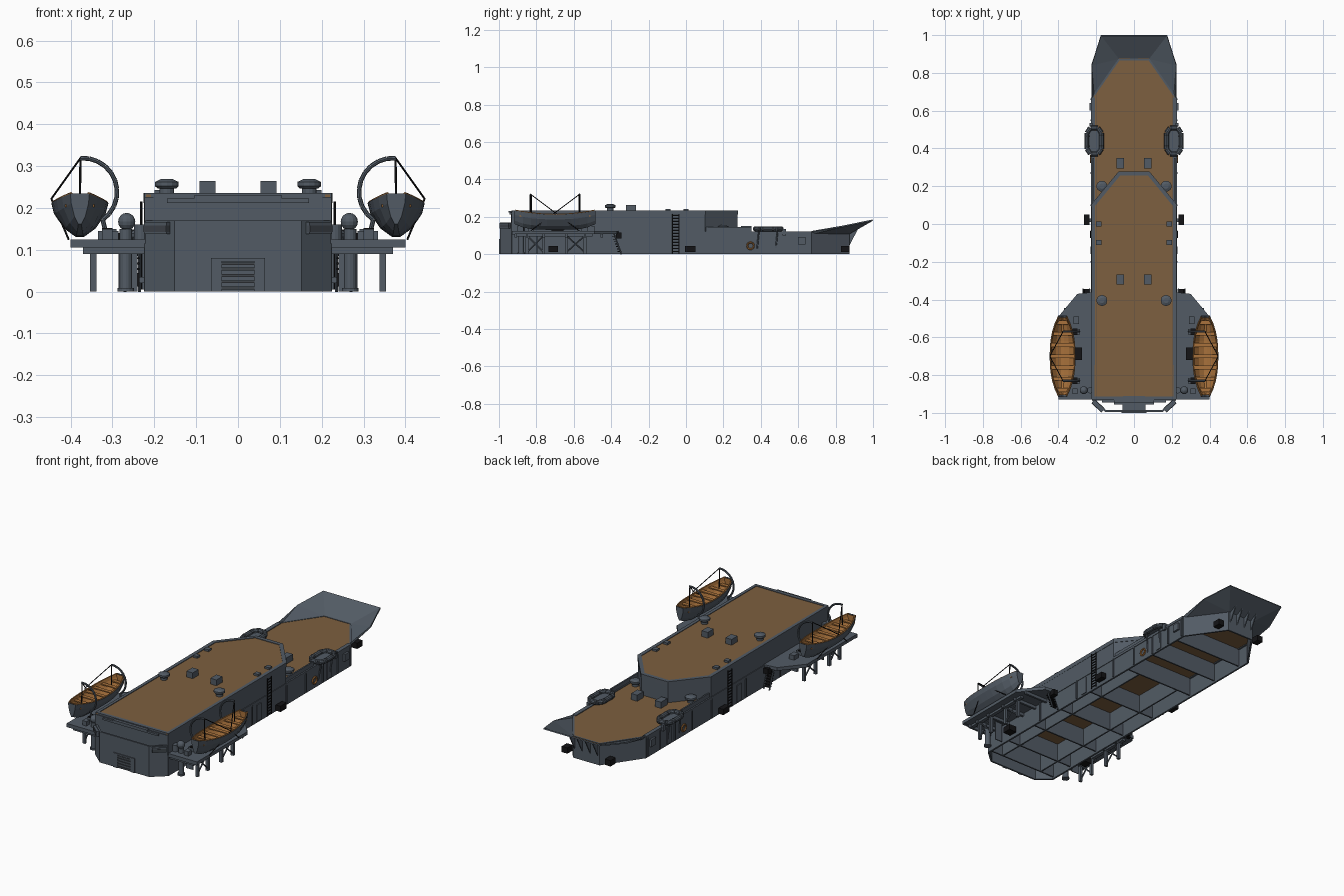
import bpy, bmesh, math
from mathutils import Vector, Matrix

cube = bpy.data.objects.get("Cube")
if cube:
    bpy.data.objects.remove(cube, do_unlink=True)


def material(name, rgb):
    m = bpy.data.materials.new(name)
    m.use_nodes = True
    m.diffuse_color = (*rgb, 1)
    bsdf = m.node_tree.nodes["Principled BSDF"]
    bsdf.inputs["Base Color"].default_value = (*rgb, 1)
    bsdf.inputs["Roughness"].default_value = 0.8
    return m


GREY = material("naval grey", (0.085, 0.105, 0.13))
DARK = material("dark grey", (0.05, 0.058, 0.068))
DECK = material("deck brown", (0.205, 0.115, 0.05))
WOOD = material("boat wood", (0.4, 0.17, 0.045))
BLACK = material("black fittings", (0.007, 0.007, 0.008))


def finish(name, bm, mat, mirror=True, thick=0):
    bmesh.ops.recalc_face_normals(bm, faces=bm.faces)
    me = bpy.data.meshes.new(name)
    bm.to_mesh(me)
    bm.free()
    me.materials.append(mat)
    ob = bpy.data.objects.new(name, me)
    bpy.context.collection.objects.link(ob)
    if mirror:
        ob.modifiers.new("Mirror", 'MIRROR')
    if thick:
        sol = ob.modifiers.new("Solidify", 'SOLIDIFY')
        sol.thickness, sol.offset = thick, 0
    return ob


def add_box(bm, x0, x1, y0, y1, z0, z1):
    mid = Vector((x0 + x1, y0 + y1, z0 + z1)) / 2
    size = Matrix.Diagonal((x1 - x0, y1 - y0, z1 - z0, 1))
    bmesh.ops.create_cube(bm, size=1, matrix=Matrix.Translation(mid) @ size)


def boxes(name, mat, *dims, mirror=True):
    bm = bmesh.new()
    for d in dims:
        add_box(bm, *d)
    return finish(name, bm, mat, mirror)


def add_rod(bm, a, b, r, r2=None, n=6):
    a, b = Vector(a), Vector(b)
    d = b - a
    turn = d.to_track_quat('Z', 'Y').to_matrix().to_4x4()
    bmesh.ops.create_cone(bm, cap_ends=True, segments=n, radius1=r, radius2=r if r2 is None else r2,
                          depth=d.length, matrix=Matrix.Translation((a + b) / 2) @ turn)


def rods(name, mat, r, *pairs, n=6):
    bm = bmesh.new()
    for a, b in pairs:
        add_rod(bm, a, b, r, n=n)
    return finish(name, bm, mat)


def wall(name, path, z0, z1, thick=0.01):
    bm = bmesh.new()
    low = [bm.verts.new((x, y, z0)) for x, y in path]
    top = [bm.verts.new((x, y, z1)) for x, y in path]
    for i in range(len(path) - 1):
        bm.faces.new((low[i], low[i + 1], top[i + 1], top[i]))
    return finish(name, bm, GREY, True, thick)


def plate(name, path, z, thick, mat, whole=True):
    """Flat slab from a half outline; whole=True closes it across the centre."""
    pts = path + [(-x, y) for x, y in reversed(path)] if whole else path
    bm = bmesh.new()
    bm.faces.new([bm.verts.new((x, y, z)) for x, y in pts])
    return finish(name, bm, mat, not whole, thick)


# Lower hull walls, end bay and decks
lower = [(0.22, -0.93), (0.22, 0.67), (0.08, 0.87), (0, 0.87)]
wall("lower_wall", lower, 0, 0.12)
wall("end_bay", [(0, -0.99), (0.15, -0.99), (0.22, -0.928)], 0, 0.17)
plate("lower_deck", [(0.215, -0.93), (0.215, 0.68), (0.08, 0.875)], 0.115, 0.006, DECK)
boxes("deck_edge", GREY, (0.206, 0.228, -0.93, 0.67, 0.108, 0.122))

# Thin bulkheads under the deck: full width, plus two lengthwise ones aft
boxes("cross_bulkheads", GREY, *[(-0.215, 0.215, y - 0.004, y + 0.004, 0.01, 0.112)
      for y in (0.6, 0.4, 0.2, -0.11, -0.35, -0.57, -0.78, -0.92)], mirror=False)
boxes("long_bulkheads", GREY, (0.126, 0.134, -0.92, 0.2, 0.01, 0.112))

# Upper house with brown roof and raised rim
house = [(0, -0.93), (0.22, -0.93), (0.22, 0.1), (0.08, 0.27), (0, 0.27)]
rim = [(0, -0.922), (0.216, -0.922), (0.216, 0.1), (0.078, 0.267), (0, 0.267)]
wall("upper_house", house, 0.115, 0.225)
wall("roof_rim", rim, 0.212, 0.235, 0.022)
plate("roof", house[1:4], 0.229, 0.006, DECK)
boxes("roof_eave", GREY, (-0.17, 0.17, -0.945, -0.93, 0.212, 0.222),
      (-0.105, 0.105, -0.948, -0.93, 0.222, 0.23), mirror=False)
boxes("side_screen", GREY, (0.212, 0.22, 0.1, 0.35, 0.12, 0.145))

# Flared bow bulwark with brackets under it
bm = bmesh.new()
d0, d1, dc, r0, r1, r2, rc = [bm.verts.new(p) for p in (
    (0.214, 0.69, 0.112), (0.08, 0.875, 0.112), (0, 0.875, 0.112), (0.222, 0.67, 0.122),
    (0.225, 0.84, 0.15), (0.175, 0.998, 0.182), (0, 0.998, 0.182))]
for f in ((d0, r0, r1), (d0, r1, d1), (d1, r1, r2), (d1, r2, rc, dc)):
    bm.faces.new(f)
finish("bow_flare", bm, GREY, True, 0.007)
bm = bmesh.new()
for x in (0.025, 0.07):
    bm.faces.new([bm.verts.new((x, y, z)) for y, z in ((0.87, 0.04), (0.87, 0.11), (0.92, 0.135))])
finish("bow_brackets", bm, GREY, True, 0.006)

# Louvred hatch and sloping window boxes on the end bay
boxes("hatch_frame", GREY, (0.04, 0.065, -1, -0.99, 0, 0.08), (0, 0.065, -1, -0.99, 0.072, 0.08),
      (0, 0.06, -0.985, -0.945, 0.07, 0.08), (0, 0.105, -0.955, -0.945, 0.06, 0.075))
boxes("hatch_louvres", DARK, *[(-0.04, 0.04, -0.999, -0.99, z, z + 0.007)
      for z in (0.005, 0.02, 0.035, 0.05, 0.063)], mirror=False)
for name, mat, reach, z0, z1 in (("window_box", GREY, 0.012, 0.138, 0.166),
                                 ("window_slot", DARK, 0.014, 0.142, 0.158)):
    bm = bmesh.new()
    add_box(bm, -0.036, 0.036, -reach, reach, z0, z1)
    bm.transform(Matrix.Translation((0.19, -0.963, 0)) @ Matrix.Rotation(math.radians(42), 4, 'Z'))
    finish(name, bm, mat)

# Side platforms, beams, legs and cross bracing
plate("side_platform", [(0.215, -0.925), (0.4, -0.925), (0.4, -0.49), (0.3, -0.37), (0.215, -0.36)],
      0.116, 0.018, GREY, False)
boxes("platform_beams", GREY, *[(0.22, 0.37, y - 0.006, y + 0.006, 0.09, 0.108)
      for y in (-0.91, -0.85, -0.76, -0.64, -0.54, -0.45)], (0.34, 0.36, -0.91, -0.5, 0.095, 0.108))
legs = (-0.85, -0.76, -0.64, -0.54)
boxes("platform_legs", GREY, *[(0.338, 0.354, y - 0.007, y + 0.007, 0, 0.11) for y in legs])
rods("leg_braces", GREY, 0.004, *[((0.346, a, 0.01), (0.346, b, 0.1))
     for p, q in (legs[:2], legs[2:]) for a, b in ((p, q), (q, p))])
boxes("end_ledge", GREY, (0.21, 0.4, -0.93, -0.915, 0.105, 0.125))

# Vertical trunk with round ventilator cowl
bm = bmesh.new()
add_rod(bm, (0.268, -0.88, 0), (0.268, -0.88, 0.15), 0.015, n=14)
add_rod(bm, (0.268, -0.88, 0), (0.268, -0.88, 0.008), 0.02, n=14)
bmesh.ops.create_uvsphere(bm, u_segments=14, v_segments=8, radius=0.021,
                          matrix=Matrix.Translation((0.266, -0.88, 0.167)))
add_rod(bm, (0.232, -0.88, 0.12), (0.232, -0.88, 0.16), 0.017, n=14)
finish("vent_trunks", bm, GREY)
boxes("platform_lockers", GREY, (0.29, 0.32, -0.53, -0.49, 0.12, 0.15),
      (0.3, 0.325, -0.9, -0.87, 0.12, 0.15), (0.24, 0.285, -0.8, -0.795, 0, 0.108))

# Lifeboats: outer shell, wooden inner shell, thwarts
CX, CY, HALF = 0.378, -0.7, 0.215


def boat_width(t):
    return 0.022 + 0.045 * (1 - abs(t) ** 2.5)


def boat_shell(name, mat, scale, keel, thick):
    bm = bmesh.new()
    rows = []
    for i in range(11):
        t = i / 5 - 1
        w, top = boat_width(t) * scale, 0.212 + 0.022 * t * t
        k = keel + 0.03 * t ** 4
        half = [(0.14, k), (0.55, k + 0.25 * (top - k)), (0.9, k + 0.68 * (top - k)), (1, top)]
        row = [(-a, z) for a, z in reversed(half)] + half
        rows.append([bm.verts.new((CX + a * w, CY + t * HALF * scale, z)) for a, z in row])
    for a, b in zip(rows, rows[1:]):
        for j in range(len(a) - 1):
            bm.faces.new((a[j], a[j + 1], b[j + 1], b[j]))
    for row in (rows[0], rows[-1]):
        bm.faces.new(row)
    finish(name, bm, mat, True, thick)


boat_shell("lifeboat_hull", GREY, 1, 0.132, 0.003)
boat_shell("lifeboat_lining", WOOD, 0.95, 0.16, 0.002)
bm = bmesh.new()
for i in range(7):
    t = (i - 3) / 3.6
    w = boat_width(t) * 0.92
    add_box(bm, CX - w, CX + w, CY + t * HALF - 0.01, CY + t * HALF + 0.01, 0.202, 0.208)
for i in range(10):
    a, b = i / 5 - 1, (i + 1) / 5 - 1
    for s in (-1, 1):
        add_rod(bm, *[(CX + s * boat_width(t) * 0.95, CY + t * HALF * 0.98, 0.212 + 0.022 * t * t)
                      for t in (a, b)], 0.004)
finish("lifeboat_thwarts", bm, WOOD)

# Curved davits with feet and rigging
bm, rig = bmesh.new(), bmesh.new()
davits = (-0.83, -0.57)
for y in davits:
    arc = [(0.37 + 0.081 * math.cos(a), y, 0.238 + 0.081 * math.sin(a))
           for a in [math.radians(85 + 15 * i) for i in range(11)]]
    arc.append((0.31, y, 0.12))
    for a, b in zip(arc, arc[1:]):
        add_rod(bm, a, b, 0.0055, n=8)
    add_box(bm, 0.285, 0.335, y - 0.014, y + 0.014, 0.12, 0.145)
    tip = (0.376, y, 0.32)
    add_rod(rig, tip, (0.378, y, 0.205), 0.003, n=5)
    add_rod(rig, tip, (0.446, CY, 0.222), 0.0025, n=5)
    add_rod(rig, (0.446, CY, 0.222), (0.405, y, 0.125), 0.0025, n=5)
    add_box(rig, 0.3, 0.325, y - 0.018, y + 0.018, 0.145, 0.152)
finish("davits", bm, GREY)
finish("davit_rigging", rig, BLACK)

# Life rafts: eight-sided float rings with bands and a netted floor
ring = [(0.211 + sx * x, 0.44 + sy * y, 0.135) for x, y, sx, sy in (
    (0.039, 0.042, 1, 1), (0.02, 0.069, 1, 1), (0.02, 0.069, -1, 1), (0.039, 0.042, -1, 1),
    (0.039, 0.042, -1, -1), (0.02, 0.069, -1, -1), (0.02, 0.069, 1, -1), (0.039, 0.042, 1, -1))]
pairs = list(zip(ring, ring[1:] + ring[:1]))
rods("raft_ring", GREY, 0.013, *pairs, n=10)
rods("raft_bands", DARK, 0.014, *[(Vector(a).lerp(Vector(b), f), Vector(a).lerp(Vector(b), f + 0.1))
     for a, b in pairs for f in (0.1, 0.75)], n=10)
boxes("raft_floor", GREY, (0.178, 0.245, 0.385, 0.495, 0.126, 0.131))
rods("raft_struts", GREY, 0.004, *[((0.225, y, 0.03), (0.24, y + 0.01, 0.13)) for y in (0.38, 0.48)])

# Mushroom vents, skylight boxes and small hatches on both decks
bm = bmesh.new()
for y, z in ((-0.405, 0.232), (0.2, 0.118)):
    for r, q, a, b in ((0.018, 0.018, 0, 0.018), (0.022, 0.029, 0.014, 0.02),
                       (0.029, 0.029, 0.02, 0.03), (0.029, 0.014, 0.03, 0.037)):
        add_rod(bm, (0.17, y, z + a), (0.17, y, z + b), r, q, n=14)
finish("mushroom_vents", bm, GREY)
boxes("deck_boxes", GREY, (0.054, 0.092, -0.32, -0.268, 0.23, 0.264), (0.054, 0.092, 0.295, 0.35, 0.115, 0.152),
      *[(0.173, 0.2, y - 0.013, y + 0.013, 0.23, 0.243) for y in (0, -0.097)])

# Black lamps and winches
boxes("black_lamps", BLACK, (0.235, 0.264, -0.005, 0.05, 0.012, 0.044), (0.235, 0.262, -0.375, -0.345, 0.085, 0.115),
      (0.275, 0.31, -0.72, -0.655, 0.122, 0.14), (0.235, 0.282, -0.735, -0.685, 0.012, 0.044),
      (0.115, 0.15, 0.83, 0.875, 0.012, 0.044))
boxes("lamp_arms", GREY, (0.22, 0.24, 0.01, 0.03, 0.02, 0.035), (0.22, 0.24, -0.72, -0.7, 0.02, 0.035))

# Ladders
lad = [((0.231, y, 0.005), (0.231, y, 0.215)) for y in (-0.072, -0.038)]
lad += [((0.231, -0.072, 0.015 + 0.016 * i), (0.231, -0.038, 0.015 + 0.016 * i)) for i in range(13)]
rods("wall_ladder", BLACK, 0.0028, *lad, n=5)
boxes("stair_treads", BLACK, *[(0.235, 0.27, -0.36 - 0.005 * i, -0.34 - 0.005 * i, 0.013 * i, 0.013 * i + 0.004)
      for i in range(1, 8)])
rods("stair_rails", GREY, 0.004, *[((x, -0.345, 0), (x, -0.385, 0.11)) for x in (0.235, 0.27)])

# Doors, ribs, lockers and lifebuoy along the sides
boxes("side_ribs", GREY, *[(0.22, 0.23, y - 0.004, y + 0.004, 0.005, 0.112)
      for y in (-0.5, -0.2, 0.1, 0.27, 0.42, 0.55, 0.66)])
boxes("side_doors", GREY, (0.222, 0.229, 0.455, 0.49, 0.008, 0.1), (0.222, 0.229, -0.16, -0.12, 0.008, 0.1))
boxes("side_lockers", GREY, (0.22, 0.236, 0.6, 0.64, 0.052, 0.092), (0.22, 0.236, 0.515, 0.535, 0.1, 0.135))
loop = [(0.229, 0.345 + 0.018 * math.cos(i * math.pi / 6), 0.045 + 0.018 * math.sin(i * math.pi / 6))
        for i in range(12)]
rods("lifebuoy", WOOD, 0.005, *zip(loop, loop[1:] + loop[:1]))
